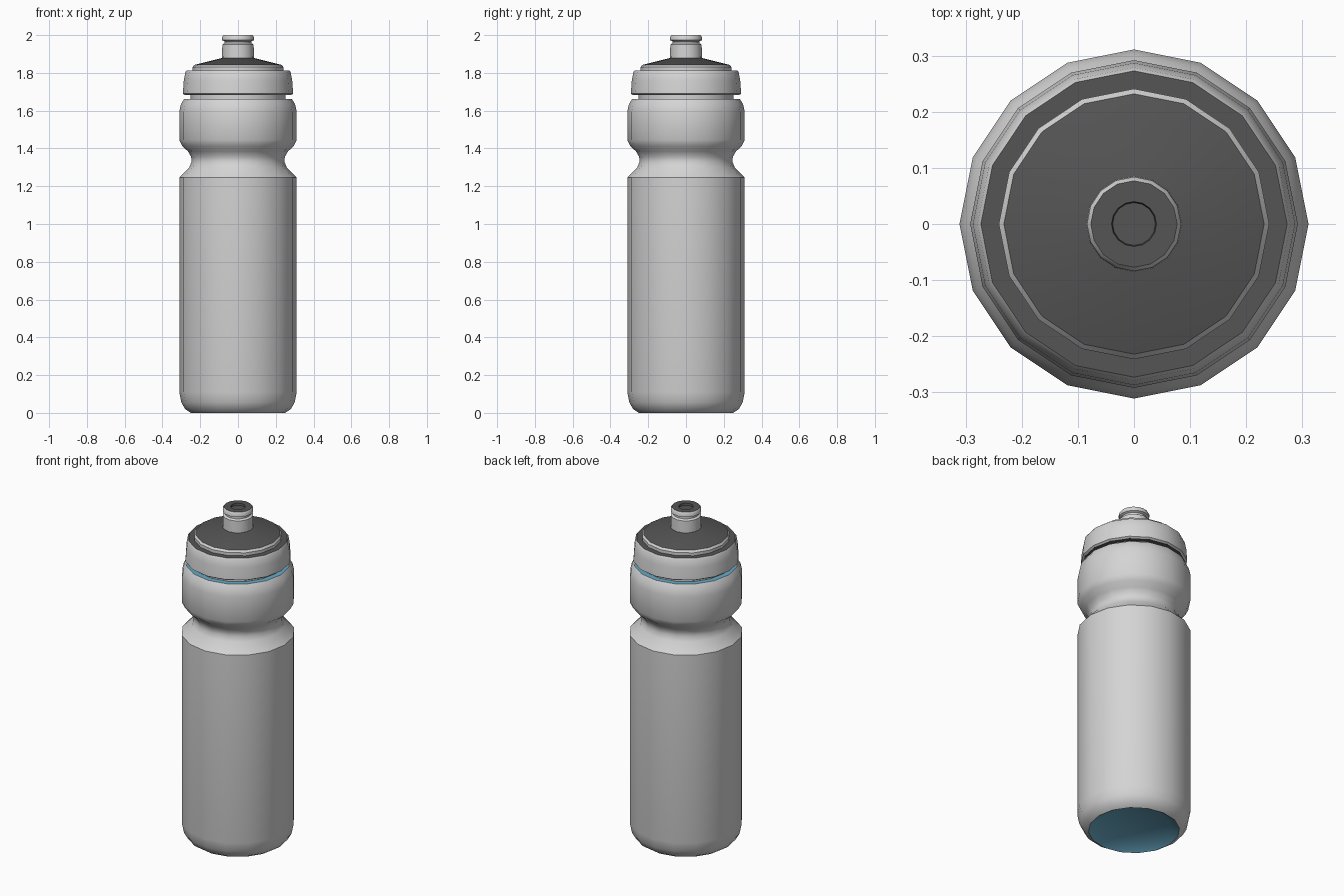
import bpy, bmesh, math

if "Cube" in bpy.data.objects:
    bpy.data.objects.remove(bpy.data.objects["Cube"])

SIDES = 16


def material(name, rgb):
    m = bpy.data.materials.new(name)
    m.diffuse_color = (*rgb, 1.0)
    m.use_nodes = True
    m.node_tree.nodes["Principled BSDF"].inputs["Base Color"].default_value = m.diffuse_color
    return m


MATS = [
    material("light_grey", (0.66, 0.66, 0.66)),
    material("dark_grey", (0.09, 0.09, 0.09)),
    material("blue", (0.14, 0.40, 0.56)),
]
GREY, DARK, BLUE = range(3)


def lathe(name, profile):
    """Spin (radius, z, colour) points about z; colour belongs to the band starting there."""
    bm = bmesh.new()
    rings = []
    for r, z, _ in profile:
        if r == 0:
            rings.append([bm.verts.new((0, 0, z))] * SIDES)
        else:
            angles = [2 * math.pi * i / SIDES for i in range(SIDES)]
            rings.append([bm.verts.new((r * math.cos(a), r * math.sin(a), z)) for a in angles])
    for k in range(len(rings) - 1):
        a, b = rings[k], rings[k + 1]
        for i in range(SIDES):
            j = (i + 1) % SIDES
            loop = list(dict.fromkeys([a[i], a[j], b[j], b[i]]))
            face = bm.faces.new(loop)
            face.material_index = profile[k][2]
    bmesh.ops.recalc_face_normals(bm, faces=bm.faces)
    mesh = bpy.data.meshes.new(name)
    bm.to_mesh(mesh)
    bm.free()
    for m in MATS:
        mesh.materials.append(m)
    obj = bpy.data.objects.new(name, mesh)
    bpy.context.collection.objects.link(obj)
    bpy.ops.object.select_all(action='DESELECT')
    obj.select_set(True)
    bpy.context.view_layer.objects.active = obj
    bpy.ops.object.shade_smooth_by_angle(angle=math.radians(35))
    return obj


# bottle: recessed blue base, rounded foot, grip waist, shoulder, blue ledge, neck
lathe("bottle", [
    (0, 0.035, BLUE), (0.19, 0.035, BLUE), (0.25, 0.0, GREY),
    (0.28, 0.02, GREY), (0.30, 0.055, GREY), (0.311, 0.11, GREY),
    (0.311, 1.245, GREY), (0.258, 1.30, GREY), (0.246, 1.33, GREY),
    (0.248, 1.355, GREY), (0.265, 1.385, GREY), (0.295, 1.412, GREY), (0.311, 1.445, GREY),
    (0.311, 1.595, GREY), (0.302, 1.635, GREY), (0.285, 1.662, BLUE),
    (0.252, 1.662, GREY), (0.252, 1.70, GREY), (0, 1.70, GREY),
])

# screw cap: light skirt with dark underside and top
lathe("screw_cap", [
    (0, 1.683, DARK), (0.282, 1.683, GREY), (0.292, 1.69, GREY),
    (0.287, 1.76, GREY), (0.279, 1.803, GREY), (0.273, 1.812, DARK), (0, 1.812, DARK),
])

# raised lid: light rim and dark shallow cone
lathe("lid", [
    (0, 1.805, GREY), (0.241, 1.805, GREY), (0.241, 1.83, GREY),
    (0.232, 1.842, DARK), (0.08, 1.88, DARK), (0, 1.88, DARK),
])

# drinking spout: stem, groove, pull lip and small mouth recess
lathe("spout", [
    (0, 1.87, GREY), (0.085, 1.87, GREY), (0.083, 1.95, GREY),
    (0.071, 1.957, GREY), (0.071, 1.967, GREY), (0.084, 1.973, GREY),
    (0.084, 1.99, GREY), (0.077, 2.0, DARK), (0.04, 2.0, DARK),
    (0.038, 1.988, DARK), (0, 1.988, DARK),
])
